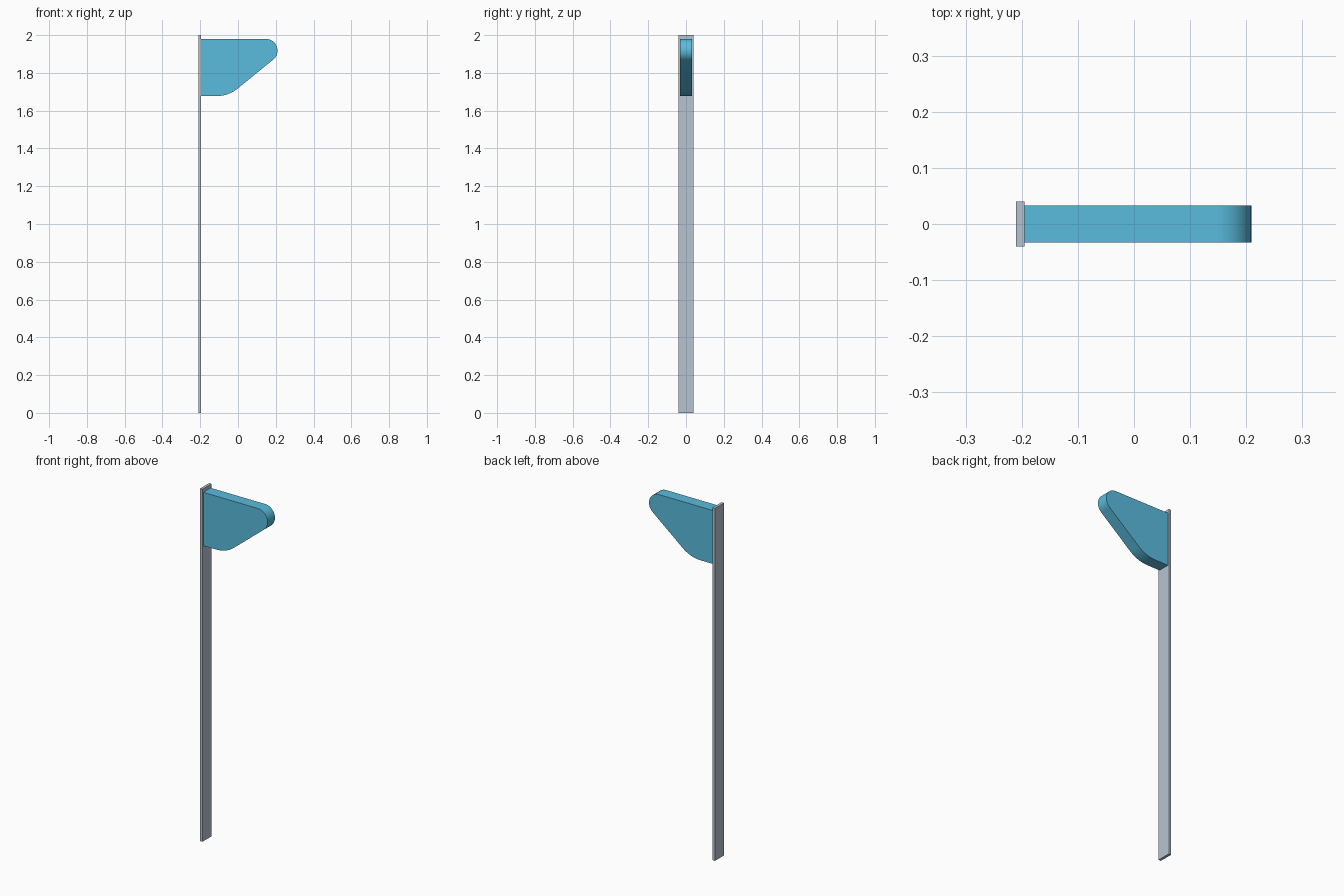
import bpy, bmesh, math

if "Cube" in bpy.data.objects:
    bpy.data.objects.remove(bpy.data.objects["Cube"])


def material(name, srgb):
    lin = [(c / 255 / 12.92) if c / 255 <= 0.04045 else ((c / 255 + 0.055) / 1.055) ** 2.4 for c in srgb]
    m = bpy.data.materials.new(name)
    m.diffuse_color = (*lin, 1)
    m.use_nodes = True
    m.node_tree.nodes["Principled BSDF"].inputs["Base Color"].default_value = m.diffuse_color
    return m


def prism(name, profile, half_depth, mat):
    """Extrude an x-z profile symmetrically along y."""
    bm = bmesh.new()
    face = bm.faces.new([bm.verts.new((x, -half_depth, z)) for x, z in profile])
    out = bmesh.ops.extrude_face_region(bm, geom=[face])
    verts = [g for g in out["geom"] if isinstance(g, bmesh.types.BMVert)]
    bmesh.ops.translate(bm, verts=verts, vec=(0, 2 * half_depth, 0))
    bmesh.ops.recalc_face_normals(bm, faces=bm.faces)
    me = bpy.data.meshes.new(name)
    bm.to_mesh(me)
    bm.free()
    me.materials.append(mat)
    ob = bpy.data.objects.new(name, me)
    bpy.context.collection.objects.link(ob)
    return ob


def arc(cx, cz, r, a0, a1, n):
    return [(cx + r * math.cos(math.radians(a0 + (a1 - a0) * i / n)),
             cz + r * math.sin(math.radians(a0 + (a1 - a0) * i / n))) for i in range(n + 1)]


grey = material("light grey", (183, 196, 208))
blue = material("sky blue", (90, 188, 222))

# Thin upright post
prism("post", [(-0.21, 0), (-0.195, 0), (-0.195, 2), (-0.21, 2)], 0.04, grey)

# Sign blade: flat bottom, soft lower bend, sloped edge, rounded tip, flat top
slope = 39
profile = [(-0.195, 1.677)]
profile += arc(-0.115, 1.677 + 0.18, 0.18, -90, -90 + slope, 12)
profile += arc(0.147, 1.918, 0.062, -90 + slope, 90, 24)
profile += [(-0.195, 1.98)]
blade = prism("sign_blade", profile, 0.033, blue)

bpy.ops.object.select_all(action='DESELECT')
blade.select_set(True)
bpy.context.view_layer.objects.active = blade
bpy.ops.object.shade_smooth_by_angle(angle=math.radians(30))
